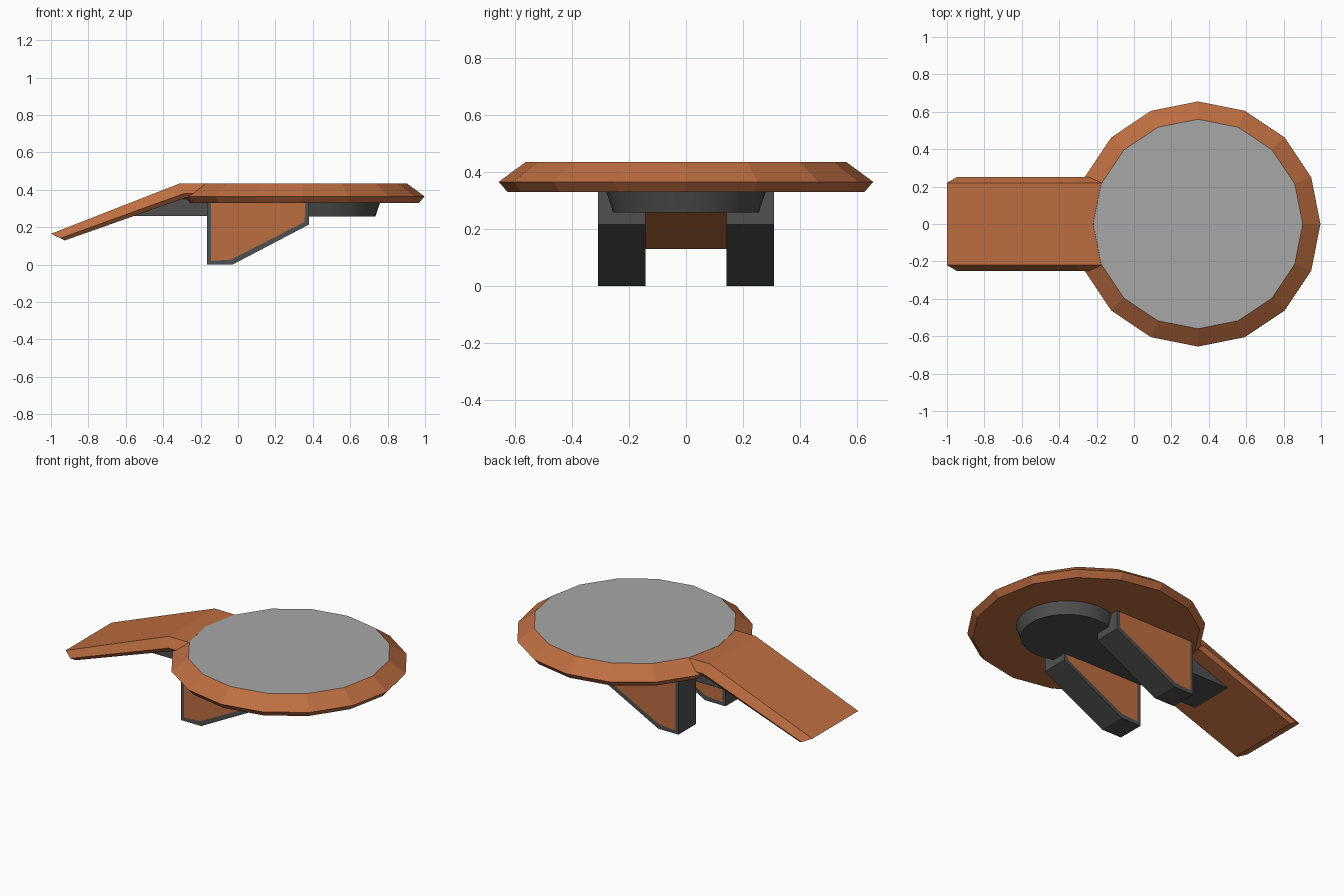
import bpy, bmesh, math

cube = bpy.data.objects.get("Cube")
if cube:
    bpy.data.objects.remove(cube, do_unlink=True)


def material(name, color):
    m = bpy.data.materials.new(name)
    m.use_nodes = True
    m.diffuse_color = (*color, 1)
    m.node_tree.nodes["Principled BSDF"].inputs["Base Color"].default_value = (*color, 1)
    return m


ORANGE = material("rust orange", (0.51, 0.155, 0.053))
GREY = material("light grey", (0.39, 0.39, 0.39))
DARK = material("dark grey", (0.08, 0.08, 0.08))


def finish(name, bm, mats):
    bmesh.ops.recalc_face_normals(bm, faces=bm.faces)
    me = bpy.data.meshes.new(name)
    bm.to_mesh(me)
    bm.free()
    for m in mats:
        me.materials.append(m)
    ob = bpy.data.objects.new(name, me)
    bpy.context.collection.objects.link(ob)
    return ob


def loft(rings):
    """Skin equal-length rings of points and cap both ends."""
    bm = bmesh.new()
    loops = [[bm.verts.new(p) for p in ring] for ring in rings]
    n = len(loops[0])
    for a, b in zip(loops, loops[1:]):
        for i in range(n):
            j = (i + 1) % n
            bm.faces.new((a[i], a[j], b[j], b[i]))
    bm.faces.new(loops[0])
    bm.faces.new(loops[-1])
    bmesh.ops.recalc_face_normals(bm, faces=bm.faces)
    return bm


def disc_rings(cx, sides, profile):
    return [[(cx + r * math.cos(math.tau * i / sides), r * math.sin(math.tau * i / sides), z)
             for i in range(sides)] for r, z in profile]


def slab(profile, y0, y1):
    return loft([[(x, y, z) for x, z in profile] for y in (y0, y1)])


# Landing pad: bevelled sixteen-sided disc with a grey top
bm = loft(disc_rings(0.342, 16, [(0.625, 0.33), (0.655, 0.365), (0.56, 0.435)]))
for f in bm.faces:
    f.material_index = int(f.normal.z > 0.99)
finish("landing_pad", bm, [ORANGE, GREY])

# Ramp: bevelled strip, bent where it leaves the pad
# each station lists (x, z) for the top, middle and bottom edges
stations = [
    [(-1.0, 0.165), (-0.948, 0.142), (-0.925, 0.13)],
    [(-0.31, 0.435), (-0.29, 0.38), (-0.28, 0.358)],
    [(-0.17, 0.434), (-0.15, 0.38), (-0.15, 0.358)],
]
halves = (0.22, 0.25, 0.232)
rings = []
for s in stations:
    right = [(x, -h, z) for (x, z), h in zip(s, halves)]
    rings.append(right + [(x, -y, z) for x, y, z in reversed(right)])
finish("ramp", loft(rings), [ORANGE])

# Underside hub and the beam that carries the ramp
hub = finish("underside_hub", loft(disc_rings(0.48, 32, [(0.255, 0.258), (0.282, 0.34)])), [DARK])
bpy.context.view_layer.objects.active = hub
hub.select_set(True)
bpy.ops.object.shade_smooth_by_angle(angle=math.radians(30))
hub.select_set(False)
finish("ramp_beam", slab([(-0.57, 0.26), (-0.4, 0.35), (0.48, 0.35), (0.48, 0.26)],
                         -0.142, 0.142), [DARK])

# Legs: dark wedges with orange panels inset on both sides
leg = [(-0.165, 0), (-0.165, 0.36), (0.38, 0.36), (0.38, 0.215), (-0.03, 0)]
for name, side in (("left_leg", -1), ("right_leg", 1)):
    bm = slab(leg, side * 0.142, side * 0.308)
    panels = [f for f in bm.faces if abs(f.normal.y) > 0.9]
    bmesh.ops.inset_individual(bm, faces=panels, thickness=0.028)
    for f in panels:
        f.material_index = 1
    finish({-1: "front_leg", 1: "back_leg"}[side], bm, [DARK, ORANGE])
